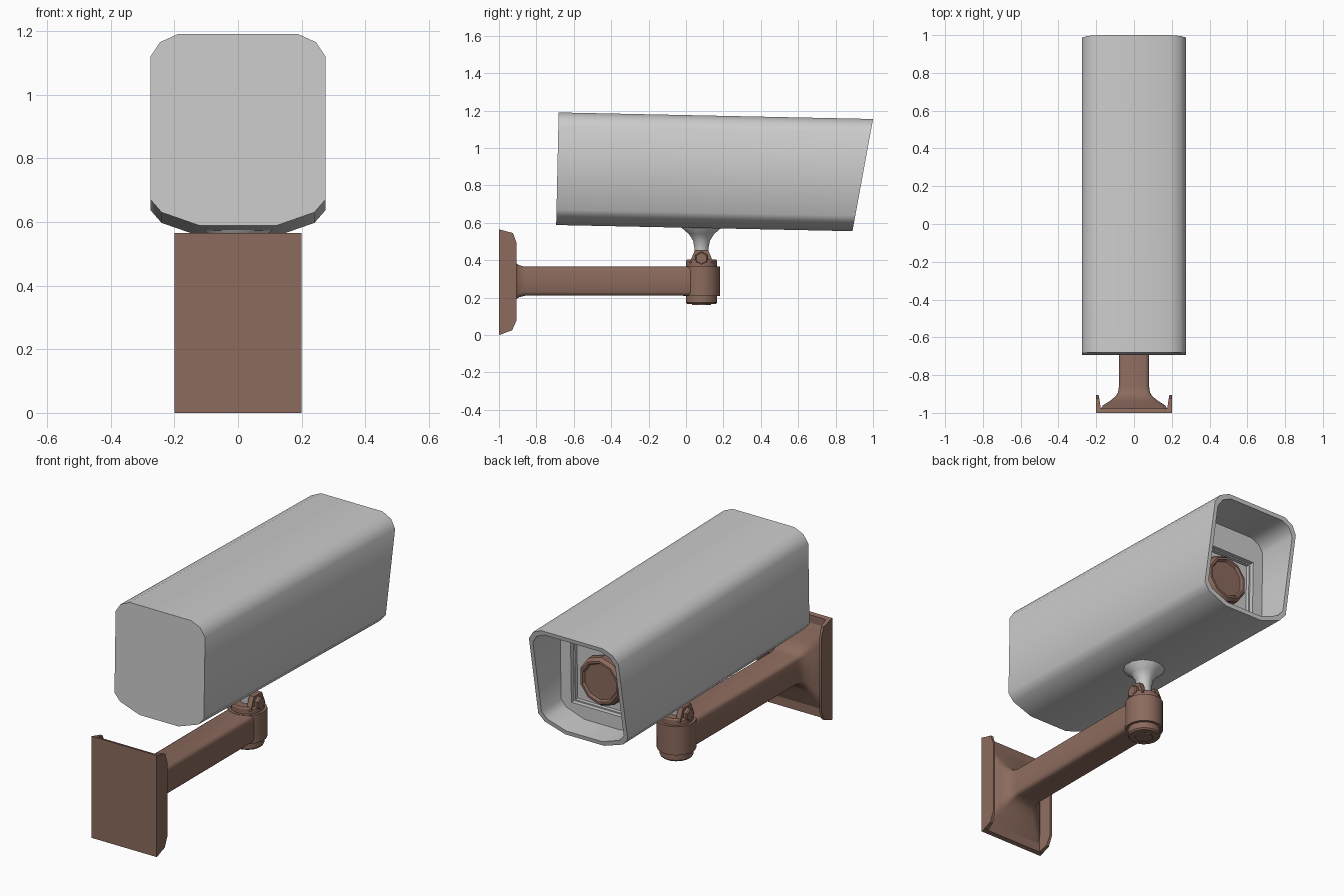
import bpy, bmesh, math

if "Cube" in bpy.data.objects:
    bpy.data.objects.remove(bpy.data.objects["Cube"])

brown = bpy.data.materials.new("brown_paint")
brown.diffuse_color = (0.26, 0.145, 0.11, 1)
brown.use_nodes = True
brown.node_tree.nodes["Principled BSDF"].inputs["Base Color"].default_value = brown.diffuse_color


def finish(name, bm, mat, angle):
    bmesh.ops.recalc_face_normals(bm, faces=bm.faces)
    me = bpy.data.meshes.new(name)
    bm.to_mesh(me)
    bm.free()
    ob = bpy.data.objects.new(name, me)
    bpy.context.collection.objects.link(ob)
    if mat:
        me.materials.append(mat)
    bpy.ops.object.select_all(action='DESELECT')
    ob.select_set(True)
    bpy.context.view_layer.objects.active = ob
    bpy.ops.object.shade_smooth_by_angle(angle=math.radians(angle))
    return ob


def loft(name, rings, mat=brown, angle=30):
    """Skin a list of equal-length rings and cap both ends."""
    bm = bmesh.new()
    rows = [[bm.verts.new(p) for p in ring] for ring in rings]
    n = len(rows[0])
    for a, b in zip(rows, rows[1:]):
        for i in range(n):
            j = (i + 1) % n
            bm.faces.new((a[i], a[j], b[j], b[i]))
    bm.faces.new(rows[0])
    bm.faces.new(rows[-1])
    return finish(name, bm, mat, angle)


def spin(name, profile, n, centre, axis, mat=brown, angle=30):
    """Revolve (radius, position) pairs round the given axis."""
    rings = []
    for r, h in profile:
        ring = []
        for i in range(n):
            t = 2 * math.pi * (i + 0.5) / n
            u, v = r * math.cos(t), r * math.sin(t)
            off = {'x': (h, u, v), 'y': (u, h, v), 'z': (u, v, h)}[axis]
            ring.append([c + o for c, o in zip(centre, off)])
        rings.append(ring)
    return loft(name, rings, mat, angle)


def prism(name, yz, x0, x1):
    return loft(name, [[(x, y, z) for y, z in yz] for x in (x0, x1)])


def mirror_ring(half):
    """Right half of a section, top to bottom -> closed section."""
    return half + [(-x, z) for x, z in reversed(half)]


# Housing: tilted hood with slanted open mouth and a recessed front panel
outer = mirror_ring([(.19, 1.19), (.245, 1.165), (.275, 1.12),
                     (.275, .67), (.24, .63), (.12, .588)])
inner = [(x * .92, .889 + (z - .889) * .925) for x, z in outer]
window = mirror_ring([(.13, 1.025), (.19, 1.025), (.19, .96),
                      (.19, .75), (.19, .685), (.13, .685)])
window_in = [(x * .96, .855 + (z - .855) * .96) for x, z in window]


def section(pts, y, slope):
    ring = []
    for x, z in pts:
        yy = y + slope * (z - .889)
        ring.append((x, yy, z - .0208 * (yy + .69)))
    return ring


loft("camera_housing", [section(outer, -.6875, .022), section(outer, .945, .183),
                        section(inner, .945, .183), section(inner, .74, .022),
                        section(window, .74, .022), section(window, .715, .022),
                        section(window_in, .715, .022), section(window_in, .695, .022)],
     None, 44)

# Lens
spin("lens", [(.12, .68), (.135, .71), (.135, .745), (.12, .763), (.108, .763), (.1, .75)],
     10, (0, 0, .825), 'y')

# Flared neck under the housing
PY = .083
spin("neck", [(.115, .585), (.11, .573), (.07, .54), (.047, .505), (.038, .46), (.036, .38)],
     12, (0, PY, 0), 'z', None, 44)

# Clevis lugs with pivot bolts, one pair each side
lug = [(PY - .065, .385), (PY - .035, .455), (PY + .035, .455), (PY + .065, .385)]
for side, s in (("left", -1), ("right", 1)):
    prism("lug_" + side, lug, s * .037, s * .065)
    spin("pivot_bolt_" + side, [(.036, s * .06), (.036, s * .08), (.03, s * .086)],
         6, (0, PY, .41), 'x')

# Swivel hub through the collar, hex nut below
spin("hub", [(.078, .165), (.085, .173), (.085, .395), (.08, .403)], 16, (0, PY, 0), 'z')
spin("collar", [(.1, .208), (.1, .367)], 16, (0, PY, 0), 'z')
spin("hub_nut", [(.05, .16), (.05, .18)], 6, (0, PY, 0), 'z')


# Arm that flares into the wall plate
def arm_ring(y, hx, z0, z1, c):
    half = [(hx - c, z1), (hx - c * .3, z1 - c * .3), (hx, z1 - c),
            (hx, z0 + c), (hx - c * .3, z0 + c * .3), (hx - c, z0)]
    return [(x, y, z) for x, z in mirror_ring(half)]


loft("arm", [arm_ring(PY, .08, .21, .365, .02),
             arm_ring(-.86, .08, .21, .365, .02),
             arm_ring(-.89, .084, .203, .372, .02),
             arm_ring(-.91, .095, .19, .385, .025),
             arm_ring(-.935, .125, .15, .42, .03),
             arm_ring(-.96, .165, .09, .48, .03),
             arm_ring(-.985, .18, .04, .53, .02)], brown, 44)

# Wall plate: back slab with a raised cheek on each side
prism("wall_plate", [(-1, 0), (-.978, .006), (-.978, .559), (-1, .565)], -.2, .2)
cheek = [(-1, 0), (-.93, .025), (-.905, .08), (-.905, .49), (-.925, .545), (-1, .565)]
for side, s in (("left", -1), ("right", 1)):
    loft("plate_cheek_" + side,
         [[(s * .2, y, z) for y, z in cheek],
          [(s * (.175 + .16 * (y + .98)), y, z) for y, z in cheek]])
